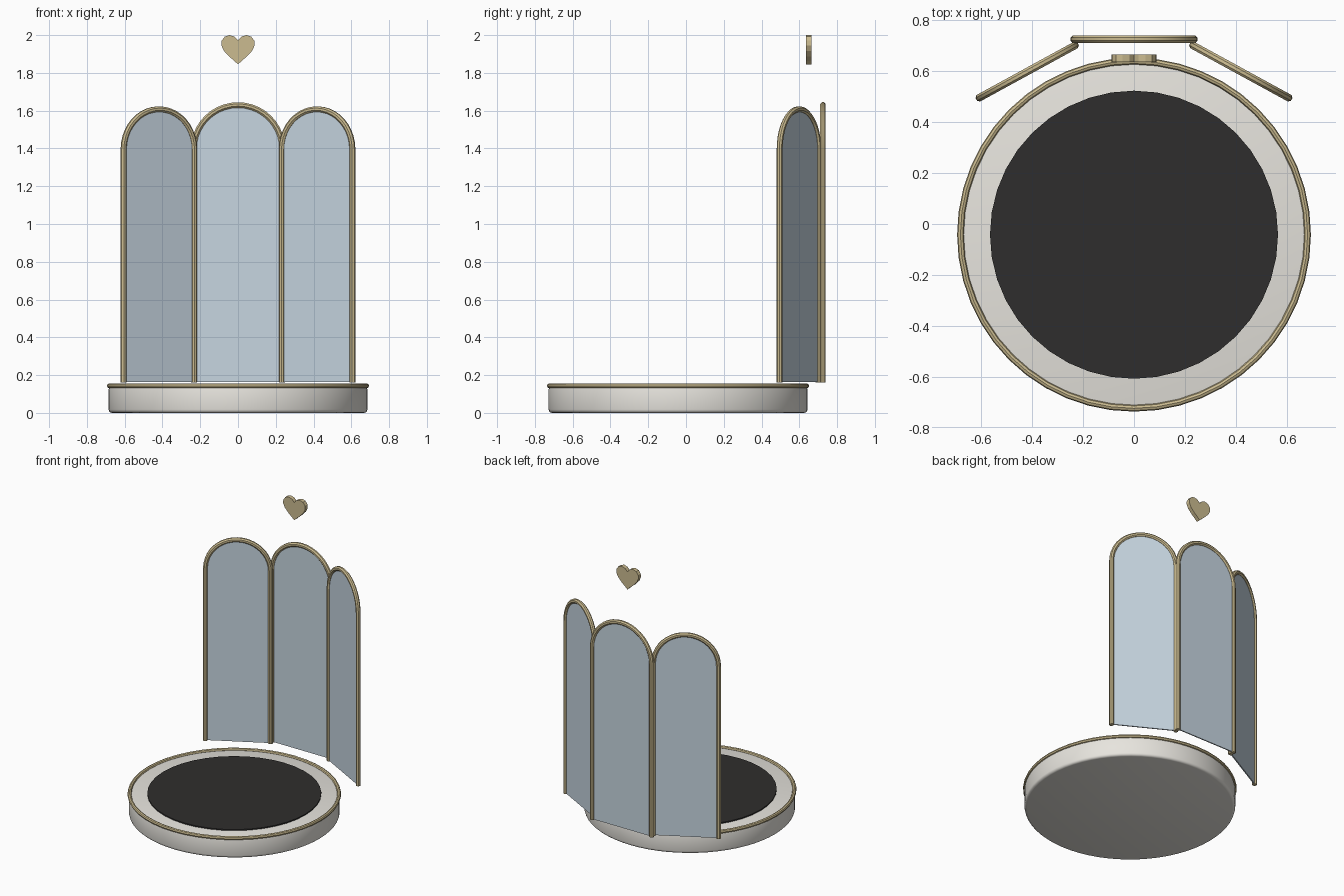
import bpy, bmesh
from math import pi, sin, cos
from mathutils import Matrix

if "Cube" in bpy.data.objects:
    bpy.data.objects.remove(bpy.data.objects["Cube"])


def material(name, rgb):
    m = bpy.data.materials.new(name)
    m.diffuse_color = (*rgb, 1)
    m.use_nodes = True
    m.node_tree.nodes["Principled BSDF"].inputs["Base Color"].default_value = m.diffuse_color
    return m


GOLD = material("gold", (0.60, 0.50, 0.28))
IVORY = material("ivory", (0.80, 0.78, 0.73))
BLACK = material("black", (0.028, 0.027, 0.026))
GLASS = material("mirror_glass", (0.57, 0.67, 0.75))
BASE_Y = -0.042


def finish(ob, name, mat, smooth=True):
    ob.name = name
    ob.data.materials.append(mat)
    if smooth:
        bpy.ops.object.select_all(action='DESELECT')
        ob.select_set(True)
        bpy.context.view_layer.objects.active = ob
        bpy.ops.object.shade_smooth_by_angle(angle=0.6)
    return ob


def disc(name, mat, radius, z0, z1, sides, bevel=0):
    bpy.ops.mesh.primitive_cylinder_add(vertices=sides, radius=radius, depth=z1 - z0,
                                        location=(0, BASE_Y, (z0 + z1) / 2))
    ob = bpy.context.object
    if bevel:
        mod = ob.modifiers.new("round_edge", 'BEVEL')
        mod.width, mod.segments, mod.limit_method = bevel, 3, 'ANGLE'
        bpy.ops.object.modifier_apply(modifier=mod.name)
    return finish(ob, name, mat)


def new_object(name, bm, mat, smooth=True):
    bmesh.ops.recalc_face_normals(bm, faces=bm.faces)
    me = bpy.data.meshes.new(name)
    bm.to_mesh(me)
    bm.free()
    ob = bpy.data.objects.new(name, me)
    bpy.context.collection.objects.link(ob)
    return finish(ob, name, mat, smooth)


def plate(name, outline, thickness, mat, matrix):
    """Flat x/z outline given thickness in y, then placed by matrix."""
    bm = bmesh.new()
    face = bm.faces.new([bm.verts.new((x, -thickness / 2, z)) for x, z in outline])
    out = bmesh.ops.extrude_face_region(bm, geom=[face])["geom"]
    bmesh.ops.translate(bm, vec=(0, thickness, 0),
                        verts=[v for v in out if isinstance(v, bmesh.types.BMVert)])
    bmesh.ops.transform(bm, matrix=matrix, verts=bm.verts)
    return new_object(name, bm, mat, False)


def arch(radius, spring, bottom, steps=20):
    """Open path: up the right side, over the half circle, down the left side."""
    top = [(radius * cos(pi * i / steps), spring + radius * sin(pi * i / steps))
           for i in range(steps + 1)]
    return [(radius, bottom)] + top + [(-radius, bottom)]


def tube(name, path, radius, mat, matrix, sides=8):
    """Capped tube swept along an open x/z path."""
    bm = bmesh.new()
    rings = []
    for i, (x, z) in enumerate(path):
        a, b = path[max(i - 1, 0)], path[min(i + 1, len(path) - 1)]
        dx, dz = b[0] - a[0], b[1] - a[1]
        n = (dx * dx + dz * dz) ** 0.5
        nx, nz = dz / n, -dx / n
        ring = []
        for k in range(sides):
            t = 2 * pi * (k + 0.5) / sides
            u = radius * cos(t)
            ring.append(bm.verts.new((x + nx * u, radius * sin(t), z + nz * u)))
        rings.append(ring)
    for r, s in zip(rings, rings[1:]):
        for k in range(sides):
            j = (k + 1) % sides
            bm.faces.new((r[k], r[j], s[j], s[k]))
    bm.faces.new(rings[0])
    bm.faces.new(rings[-1])
    bmesh.ops.transform(bm, matrix=matrix, verts=bm.verts)
    return new_object(name, bm, mat)


# Round platform, dark top mat and gold rim
disc("platform", IVORY, 0.685, 0.0, 0.142, 64, 0.018)
disc("platform_mat", BLACK, 0.565, 0.135, 0.150, 40)
bpy.ops.mesh.primitive_torus_add(location=(0, BASE_Y, 0.143), major_radius=0.681,
                                 minor_radius=0.013, major_segments=48, minor_segments=8)
finish(bpy.context.object, "platform_rim", GOLD)

# Three arched mirrors, outer two angled forwards
for side, radius, x, y, turn in (("centre", 0.235, 0, 0.725, 0),
                                 ("left", 0.213, -0.419, 0.598, 0.5),
                                 ("right", 0.213, 0.419, 0.598, -0.5)):
    place = Matrix.Translation((x, y, 0)) @ Matrix.Rotation(turn, 4, 'Z')
    tube(side + "_mirror_frame", arch(radius, 1.395, 0.16), 0.0158, GOLD, place)
    plate(side + "_mirror_glass", arch(radius - 0.01, 1.395, 0.163), 0.008, GLASS, place)

# Heart ornament floating above
half = [(0, 1.972), (0.018, 1.992), (0.045, 2.0), (0.070, 1.992), (0.086, 1.971),
        (0.088, 1.946), (0.075, 1.917), (0.046, 1.886), (0.018, 1.862), (0, 1.845)]
heart = half + [(-x, z) for x, z in reversed(half[1:-1])]
plate("heart_ornament", heart, 0.028, GOLD, Matrix.Translation((0, 0.65, 0)))
